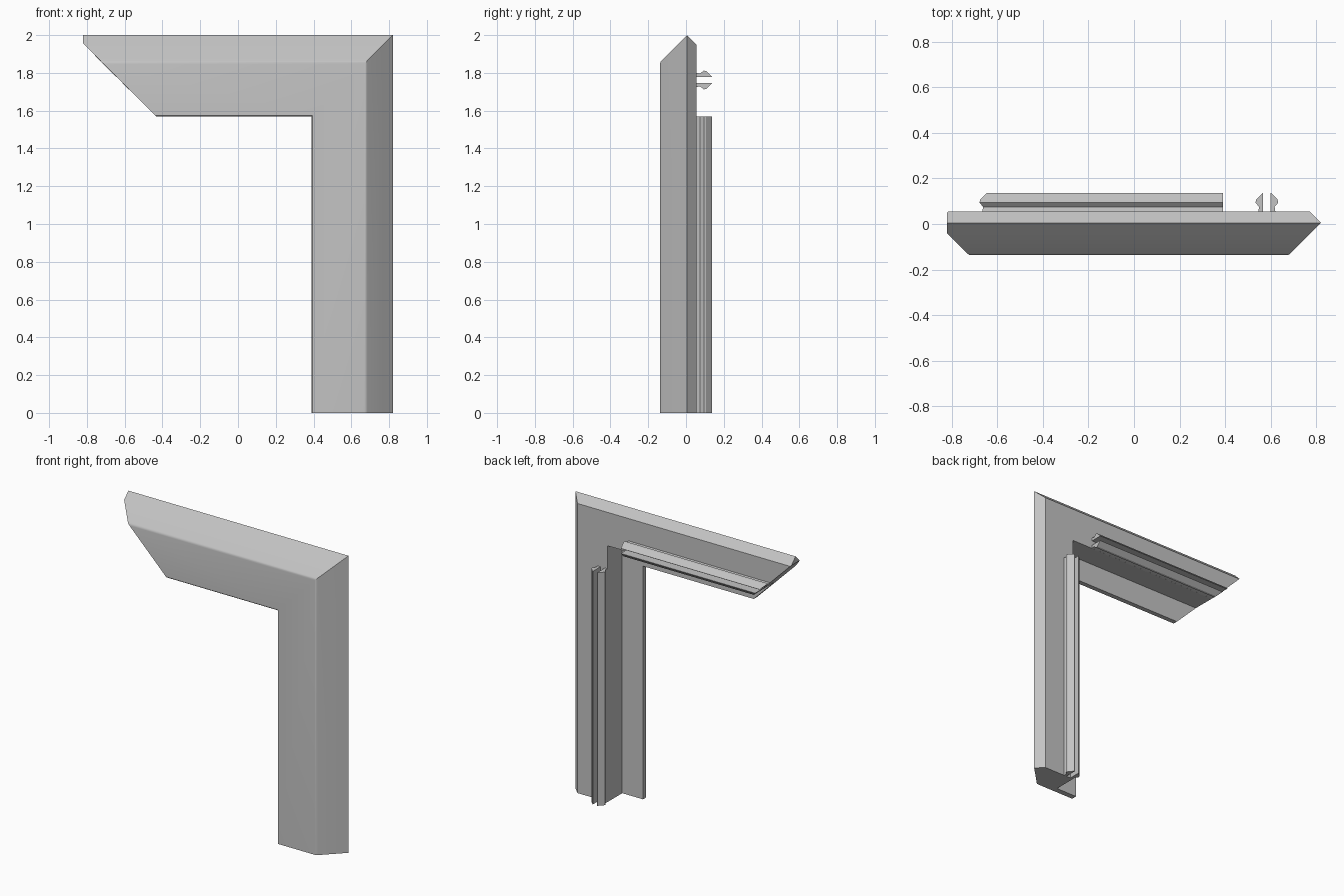
import bpy, bmesh, math

if "Cube" in bpy.data.objects:
    bpy.data.objects.remove(bpy.data.objects["Cube"])

RISE = 1.18        # turns a position across the post into a height on the beam
INNER = 0.39       # inner edge of the post
LEFT = -0.82       # blunt tip of the beam
SPLIT = 0.775      # where the mitred end meets the blunt tip

grey = bpy.data.materials.new("plain grey")
grey.use_nodes = True
grey.diffuse_color = (0.55, 0.55, 0.55, 1)
grey.node_tree.nodes["Principled BSDF"].inputs["Base Color"].default_value = (0.55, 0.55, 0.55, 1)


def end_x(u):
    """Beam end: a 45 degree mitre stopped by a short upright cut."""
    return max(LEFT, -0.045 - u)


def post_point(u, y, z):
    return (u, y, z)


def beam_point(u, y, x):
    return (x, y, u + RISE)


def sweep(name, rings, end_caps):
    """Join matching rings of points; end_caps lists index groups for the last ring."""
    bm = bmesh.new()
    loops = [[bm.verts.new(p) for p in ring] for ring in rings]
    n = len(loops[0])
    for a, b in zip(loops, loops[1:]):
        for i in range(n):
            j = (i + 1) % n
            bm.faces.new((a[i], a[j], b[j], b[i]))
    bm.faces.new(loops[0])
    for cap in end_caps:
        bm.faces.new([loops[-1][i] for i in cap])
    bmesh.ops.recalc_face_normals(bm, faces=bm.faces[:])
    mesh = bpy.data.meshes.new(name)
    bm.to_mesh(mesh)
    bm.free()
    obj = bpy.data.objects.new(name, mesh)
    mesh.materials.append(grey)
    bpy.context.collection.objects.link(obj)
    bpy.ops.object.select_all(action="DESELECT")
    obj.select_set(True)
    bpy.context.view_layer.objects.active = obj
    bpy.ops.object.shade_smooth_by_angle(angle=math.radians(30))
    return obj


# Rounded front ridge between the flat face and the outer slope
ridge_radius = 0.025
ridge_x = 0.678 - ridge_radius * math.tan(math.radians(22.5))
ridge = []
for k in range(4):
    a = math.radians(15 * k)
    ridge.append((ridge_x + ridge_radius * math.sin(a),
                  -0.137 + ridge_radius * (1 - math.cos(a))))

# Frame moulding: flat front, sloped outer side, rebated back
profile = [(INNER, -0.132), (INNER + 0.005, -0.137)] + ridge + [
    (SPLIT, -0.04), (0.82, 0.005), (SPLIT, 0.05), (0.77, 0.055),
    (0.545, 0.055), (0.545, -0.1), (INNER, -0.1)]
first = profile.index((SPLIT, -0.04))
count = len(profile)
tip = [first, first + 1, first + 2]
mitre = [i for i in range(count) if i != first + 1]
sweep("corner_frame", [
    [post_point(u, y, 0) for u, y in profile],
    [post_point(u, y, u + RISE) for u, y in profile],
    [beam_point(u, y, end_x(u)) for u, y in profile]], [tip, mitre])

# Barbed clip rails in mirrored pairs along the back of the post and beam
barb = [(0.016, 0.05), (0.038, 0.05), (0.034, 0.075), (0.05, 0.094),
        (0.047, 0.107), (0.018, 0.137), (0.016, 0.137)]
CLIP_CENTRE = 0.5825
for side, label in ((-1, "inner"), (1, "outer")):
    rail = [(CLIP_CENTRE + side * d, y) for d, y in barb]
    caps = [range(len(rail))]
    sweep("post_clip_" + label, [
        [post_point(u, y, 0) for u, y in rail],
        [post_point(u, y, INNER + RISE) for u, y in rail]], caps)
    sweep("beam_clip_" + label, [
        [beam_point(u, y, INNER) for u, y in rail],
        [beam_point(u, y, end_x(u)) for u, y in rail]], caps)
